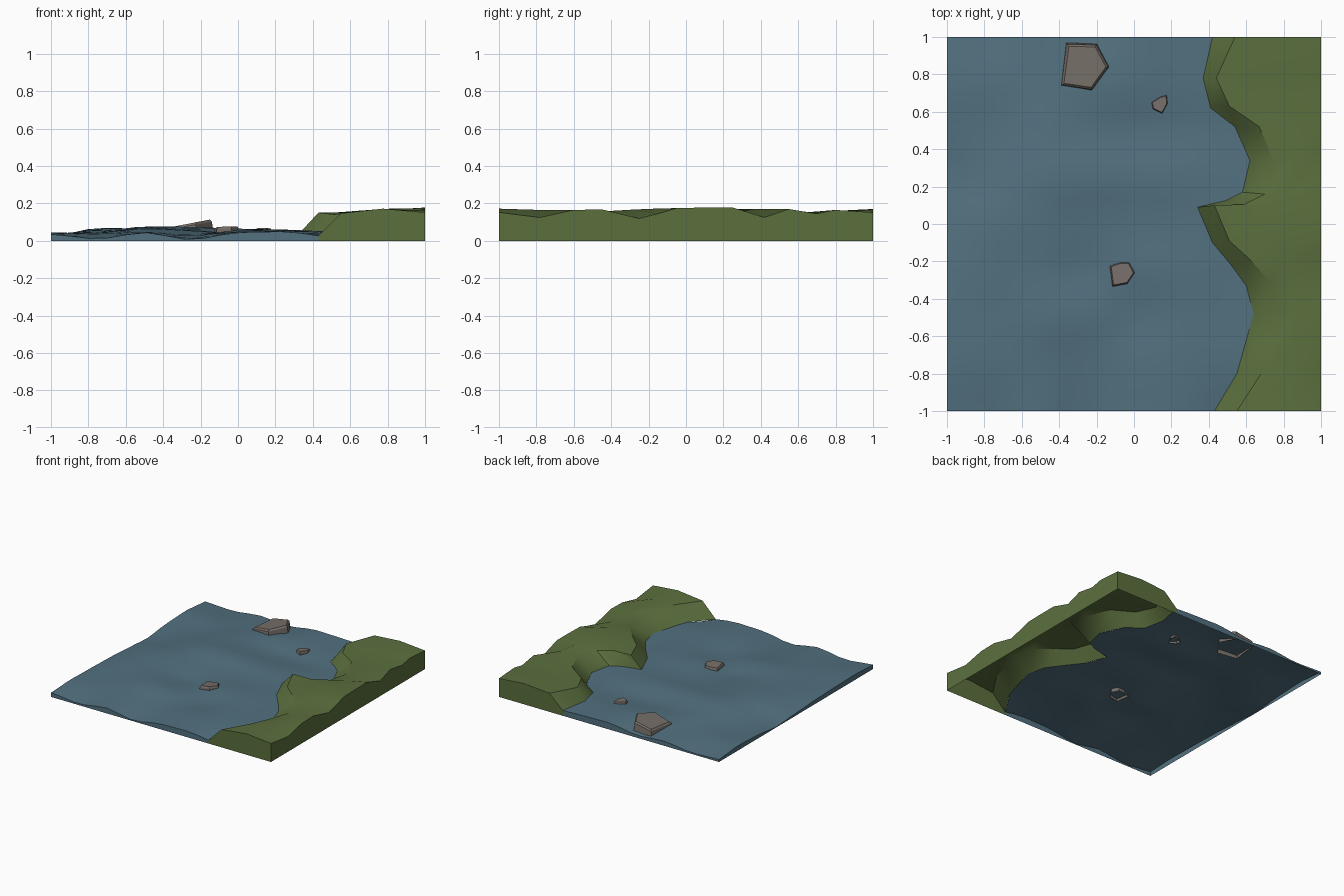
import bpy, math

if "Cube" in bpy.data.objects:
    bpy.data.objects.remove(bpy.data.objects["Cube"])

# Water heights on a coarse grid: rows y=-1..1, columns x=-1..0.5, step 0.25
WAVES = [
    (.035, .010, .045, .005, .045, .050, .020),
    (.045, .040, .050, .030, .050, .055, .050),
    (.040, .045, .070, .060, .030, .055, .050),
    (.034, .060, .060, .030, .060, .060, .050),
    (.020, .070, .065, .050, .050, .050, .055),
    (.005, .045, .078, .075, .065, .060, .050),
    (.030, .030, .060, .050, .035, .035, .045),
    (.040, .040, .040, .060, .060, .050, .055),
    (.020, .010, .038, .020, .055, .050, .040)]

# Shoreline: foot of bank (x, y), crest of bank (x, y)
SHORE = [
    (.43, -1, .55, -1), (.55, -.8, .68, -.8), (.595, -.64, .735, -.63),
    (.64, -.48, .79, -.47), (.60, -.33, .73, -.31), (.52, -.22, .62, -.19),
    (.42, -.10, .51, -.09), (.34, .09, .43, .10), (.49, .125, .59, .105),
    (.58, .17, .70, .16), (.62, .34, .75, .33), (.54, .52, .67, .52),
    (.41, .62, .51, .63), (.37, .78, .44, .78), (.42, 1, .54, 1)]

# Top profile of the outer grass edge at x=1 (y, z)
OUTER = [
    (-1, .152), (-.78, .125), (-.6, .165), (-.45, .168), (-.25, .12),
    (-.15, .145), (-.05, .175), (.1, .178), (.18, .178), (.25, .178),
    (.42, .125), (.55, .17), (.7, .145), (.8, .165), (1, .152)]


def wave_z(x, y):
    u = min(max((x + 1) / .25, 0), 5.999)
    v = min(max((y + 1) / .25, 0), 7.999)
    i, j = int(u), int(v)
    a, b = u - i, v - j
    a, b = (t * .4 + .6 * t * t * (3 - 2 * t) for t in (a, b))
    low = WAVES[j][i] * (1 - a) + WAVES[j][i + 1] * a
    high = WAVES[j + 1][i] * (1 - a) + WAVES[j + 1][i + 1] * a
    return low * (1 - b) + high * b


def material(name, color):
    m = bpy.data.materials.new(name)
    m.diffuse_color = (*color, 1)
    m.use_nodes = True
    m.node_tree.nodes["Principled BSDF"].inputs["Base Color"].default_value = m.diffuse_color
    return m


def make(name, verts, faces, mat, smooth=None):
    me = bpy.data.meshes.new(name)
    me.from_pydata(verts, [], faces)
    me.update()
    me.materials.append(mat)
    ob = bpy.data.objects.new(name, me)
    bpy.context.collection.objects.link(ob)
    if smooth:
        bpy.ops.object.select_all(action='DESELECT')
        ob.select_set(True)
        bpy.context.view_layer.objects.active = ob
        bpy.ops.object.shade_smooth_by_angle(angle=math.radians(smooth))
    return ob


def sheet(name, rows, mat, smooth, walls):
    """Grid surface from rows of points, with walls dropped to z=0."""
    n, m = len(rows[0]), len(rows)
    verts = [p for r in rows for p in r]
    faces = [(j * n + i, j * n + i + 1, j * n + n + i + 1, j * n + n + i)
             for j in range(m - 1) for i in range(n - 1)]
    edges = {'front': list(range(n)),
             'back': [(m - 1) * n + i for i in reversed(range(n))],
             'left': [j * n for j in reversed(range(m))],
             'right': [j * n + n - 1 for j in range(m)]}
    for w in walls:
        for a, b in zip(edges[w], edges[w][1:]):
            k = len(verts)
            verts += [(verts[a][0], verts[a][1], 0), (verts[b][0], verts[b][1], 0)]
            faces.append((a, k, k + 1, b))
    return make(name, verts, faces, mat, smooth)


blue = material("water_blue", (.085, .165, .215))
green = material("grass_green", (.105, .16, .048))
grey = material("rock_grey", (.18, .155, .14))

# Water surface, ending along the shoreline
COLS = 14
water = []
for (x0, y0, _, _), (x1, y1, _, _) in zip(SHORE, SHORE[1:]):
    for s in (0, .5):
        bx, y = x0 + (x1 - x0) * s, y0 + (y1 - y0) * s
        water.append([(-1 + (bx + 1) * i / COLS, y) for i in range(COLS + 1)])
bx = SHORE[-1][0]
water.append([(-1 + (bx + 1) * i / COLS, 1) for i in range(COLS + 1)])
water = [[(x, y, wave_z(x, y)) for x, y in r] for r in water]
sheet("water", water, blue, 35, ('front', 'back', 'left'))

# Grass bank: foot, crest, middle, outer edge
bank = []
for k, ((bx, by, tx, ty), (ey, ez)) in enumerate(zip(SHORE, OUTER)):
    crest = .147 + .006 * math.sin(k * 1.9)
    mid = .163 + .009 * math.cos(k * 1.3)
    bank.append([(bx, by, wave_z(bx, by)), (tx, ty, crest),
                 ((tx + 1) / 2, (ty + ey) / 2, mid), (1, ey, ez)])
sheet("grass_bank", bank, green, 32, ('front', 'back', 'right'))


def rock(name, outline, z, slope, spread):
    """Tilted faceted slab: inset top, shoulder ring and foot below the water."""
    n = len(outline)
    cx = sum(p[0] for p in outline) / n
    cy = sum(p[1] for p in outline) / n
    verts = []
    for scale, drop in ((.88, 0), (.97, .012), (spread, None)):
        for x, y in outline:
            top = z + slope[0] * (x - cx) + slope[1] * (y - cy)
            verts.append((cx + (x - cx) * scale, cy + (y - cy) * scale,
                          .025 if drop is None else top - drop))
    faces = [tuple(range(n))]
    for r in (0, n):
        for i in range(n):
            j = (i + 1) % n
            faces.append((r + i, r + n + i, r + n + j, r + j))
    make(name, verts, faces, grey)


# Rocks (outlines run counter-clockwise)
rock("large_rock", [(-.39, .74), (-.225, .715), (-.135, .84), (-.20, .96), (-.36, .965)],
     .092, (.17, 0), 1.03)
rock("middle_rock", [(-.115, -.335), (-.035, -.32), (.005, -.26), (-.025, -.205),
                     (-.075, -.205), (-.13, -.225)], .073, (.05, -.05), 1.03)
rock("small_rock", [(.10, .615), (.15, .59), (.18, .645), (.175, .69), (.14, .68),
                    (.093, .65)], .066, (0, -.05), 1.02)
